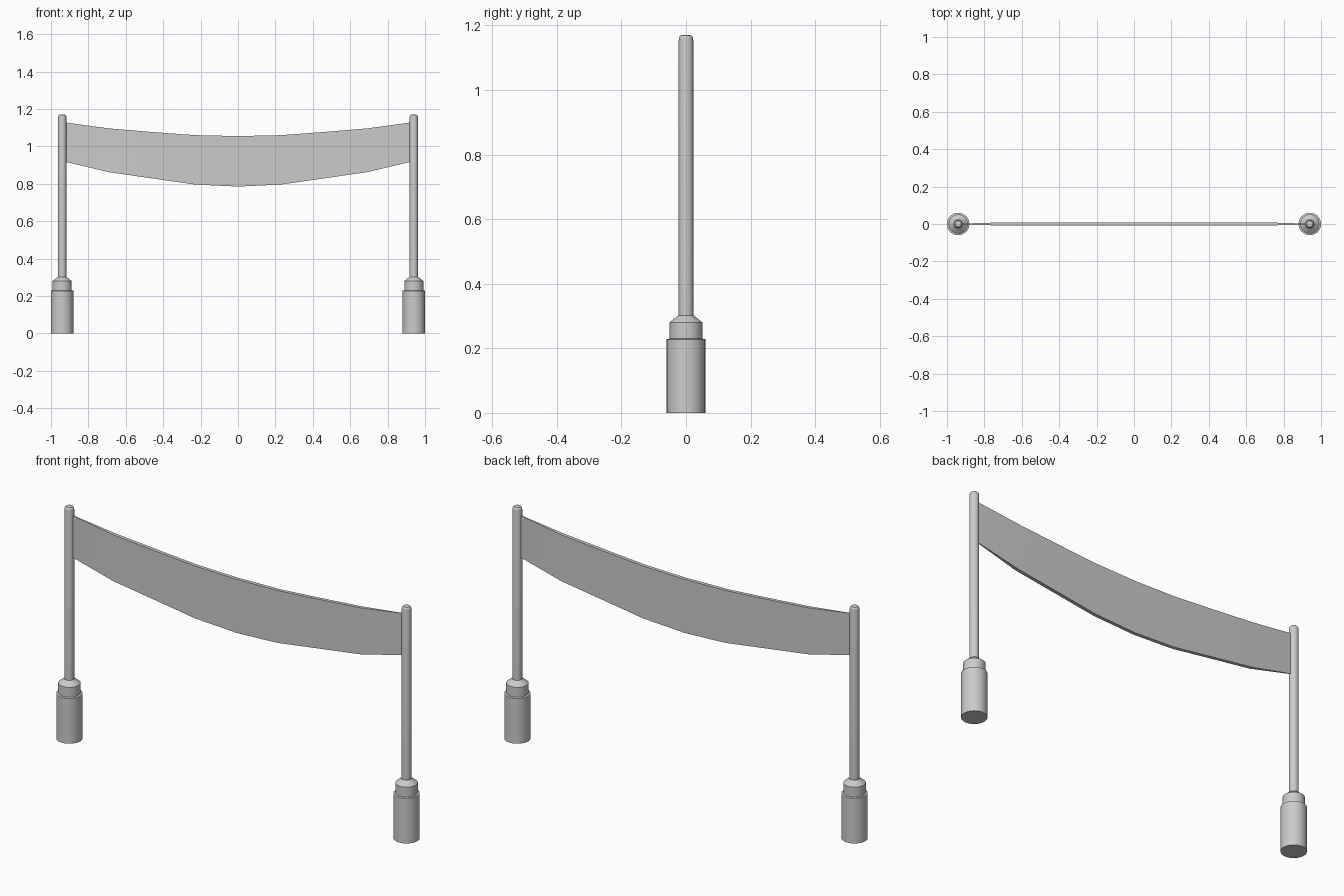
import bpy, bmesh, math

if "Cube" in bpy.data.objects:
    bpy.data.objects.remove(bpy.data.objects["Cube"])


def finish(name, bm, angle=30):
    bmesh.ops.recalc_face_normals(bm, faces=bm.faces)
    mesh = bpy.data.meshes.new(name)
    bm.to_mesh(mesh)
    bm.free()
    obj = bpy.data.objects.new(name, mesh)
    bpy.context.collection.objects.link(obj)
    bpy.context.view_layer.objects.active = obj
    obj.select_set(True)
    bpy.ops.object.shade_smooth_by_angle(angle=math.radians(angle))
    obj.select_set(False)
    return obj


def lathe(name, profile, x, sides=32):
    # closed solid turned from (radius, height) points
    bm = bmesh.new()
    rings = [[bm.verts.new((x + r * math.cos(2 * math.pi * i / sides),
                            r * math.sin(2 * math.pi * i / sides), z))
              for i in range(sides)] for r, z in profile]
    for a, b in zip(rings, rings[1:]):
        for i in range(sides):
            j = (i + 1) % sides
            bm.faces.new((a[i], a[j], b[j], b[i]))
    bm.faces.new(rings[0])
    bm.faces.new(rings[-1])
    return finish(name, bm)


base = [(0.06, 0), (0.06, 0.228), (0.051, 0.23), (0.051, 0.28), (0.024, 0.302)]
pole = [(0.0225, 0.29), (0.0225, 1.154), (0.021, 1.163), (0.016, 1.169), (0.008, 1.171)]

# Two weighted bases with their poles
for side, x in (("left", -0.94), ("right", 0.94)):
    lathe(side + "_base", base, x)
    lathe(side + "_pole", pole, x)

# Sagging banner: (x, bottom z, top z, half thickness), mirrored about x = 0
half = [(0, 0.785, 1.055, 0.009), (0.23, 0.796, 1.06, 0.009),
        (0.46, 0.829, 1.077, 0.009), (0.69, 0.862, 1.096, 0.009),
        (0.925, 0.918, 1.128, 0.002)]
stations = [(-x, b, t, h) for x, b, t, h in half[:0:-1]] + half
bm = bmesh.new()
loops = [[bm.verts.new((x, y, z)) for y, z in ((-h, b), (h, b), (h, t), (-h, t))]
         for x, b, t, h in stations]
for a, b in zip(loops, loops[1:]):
    for i in range(4):
        j = (i + 1) % 4
        bm.faces.new((a[i], a[j], b[j], b[i]))
bm.faces.new(loops[0])
bm.faces.new(loops[-1])
finish("banner", bm)
